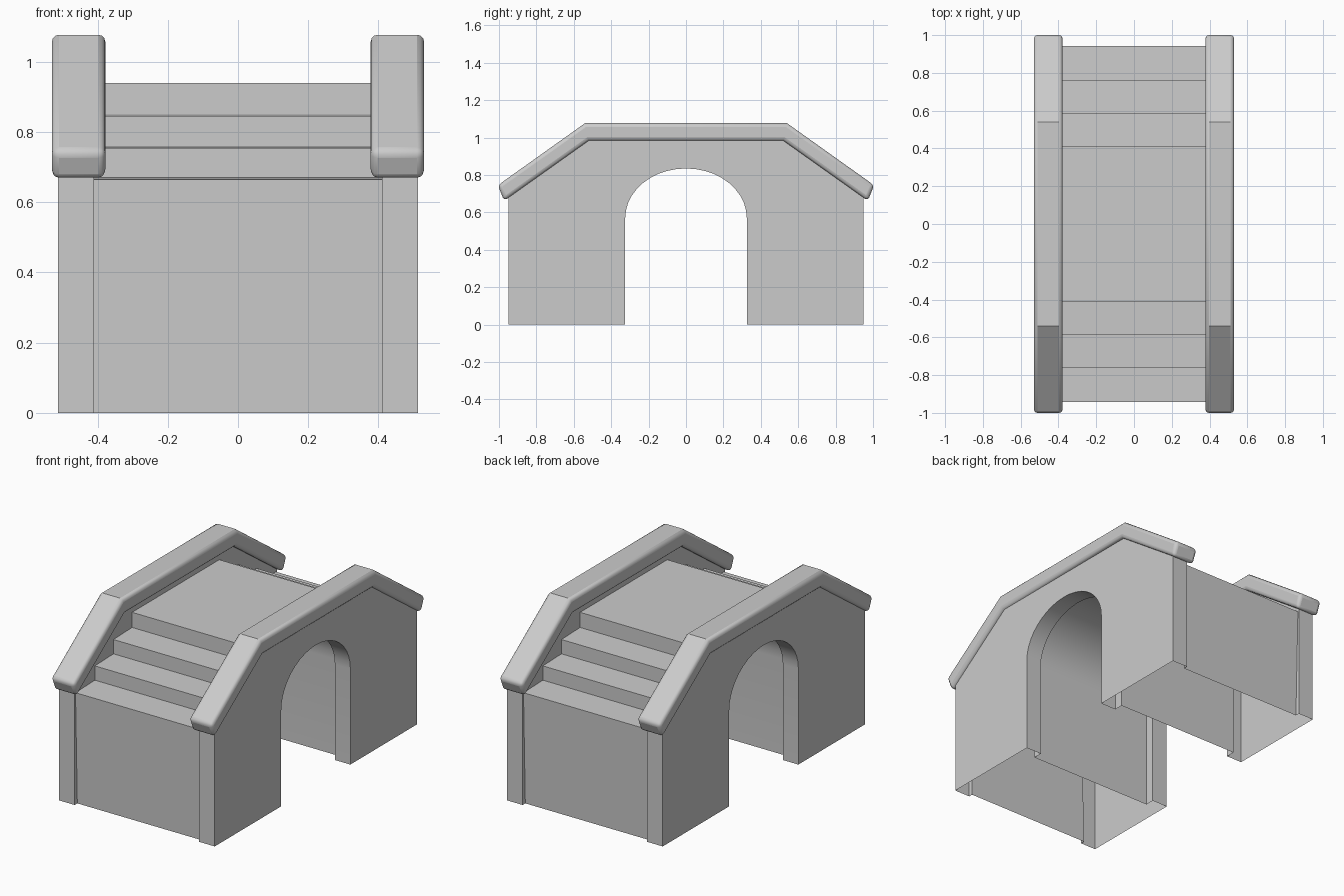
import bpy, bmesh, math

if "Cube" in bpy.data.objects:
    bpy.data.objects.remove(bpy.data.objects["Cube"])

WALL_IN, WALL_OUT = 0.41, 0.512
RAIL_IN, RAIL_OUT = 0.378, 0.53


def finish(name, bm, recalc=True, angle=30):
    bmesh.ops.remove_doubles(bm, verts=bm.verts, dist=1e-4)
    if recalc:
        bmesh.ops.recalc_face_normals(bm, faces=bm.faces)
    me = bpy.data.meshes.new(name)
    bm.to_mesh(me)
    bm.free()
    ob = bpy.data.objects.new(name, me)
    bpy.context.collection.objects.link(ob)
    bpy.ops.object.select_all(action='DESELECT')
    ob.select_set(True)
    bpy.context.view_layer.objects.active = ob
    bpy.ops.object.shade_smooth_by_angle(angle=math.radians(angle))
    return ob


def face(bm, pts):
    return bm.faces.new([bm.verts.new(p) for p in pts])


def polygon(bm, x, profile):
    face(bm, [(x, y, z) for y, z in profile])


def strip(bm, path, x0, x1):
    for (ya, za), (yb, zb) in zip(path, path[1:]):
        face(bm, [(x0, ya, za), (x1, ya, za), (x1, yb, zb), (x0, yb, zb)])


def mirrored(half):
    # half profile given from the -y side, continued to +y
    return half + [(-y, z) for y, z in reversed(half)]


def arch(r, rise, spring=0.57, n=20):
    # opening outline from +y foot to -y foot
    curve = [(r * math.cos(math.pi * i / n), spring + rise * math.sin(math.pi * i / n))
             for i in range(n + 1)]
    return [(r, 0)] + curve + [(-r, 0)]


steps = mirrored([(-0.925, 0), (-0.942, 0.665), (-0.76, 0.67), (-0.76, 0.755),
                  (-0.585, 0.76), (-0.585, 0.845), (-0.41, 0.85), (-0.41, 0.94)])
# wall tops end just inside the handrails
wall_top = mirrored([(-0.95, 0), (-0.95, 0.70), (-0.52, 0.995)])
wall_arch = arch(0.325, 0.265)
vault_arch = arch(0.38, 0.305)

# Stepped deck with end walls
bm = bmesh.new()
strip(bm, steps, -WALL_IN, WALL_IN)
finish("stepped_deck", bm, recalc=False)

# Vault under the bridge
bm = bmesh.new()
strip(bm, vault_arch, -WALL_IN, WALL_IN)
finish("vault", bm, recalc=False)

# Handrail outline in side view, running open along the underside
rail_top = mirrored([(-1.006, 0.745), (-0.54, 1.077)])
rail_bottom = [(-y, z) for y, z in mirrored([(-0.972, 0.662), (-0.52, 0.983)])]
rail = rail_top + rail_bottom

for side, s in (("left", -1), ("right", 1)):
    # Hollow side wall, open at the bottom
    bm = bmesh.new()
    polygon(bm, s * WALL_OUT, wall_top + wall_arch)
    strip(bm, wall_top, s * WALL_IN, s * WALL_OUT)
    strip(bm, wall_arch, s * WALL_IN, s * WALL_OUT)
    polygon(bm, s * WALL_IN, wall_top + steps[::-1])
    polygon(bm, s * WALL_IN, vault_arch + wall_arch[::-1])
    finish(side + "_wall", bm)

    # Rounded handrail
    bm = bmesh.new()
    for x in (RAIL_IN, RAIL_OUT):
        polygon(bm, s * x, rail)
    strip(bm, rail + rail[:1], s * RAIL_IN, s * RAIL_OUT)
    ob = finish(side + "_handrail", bm)
    bev = ob.modifiers.new("rounding", 'BEVEL')
    bev.width = 0.02
    bev.segments = 3
    bev.limit_method = 'ANGLE'
    bev.angle_limit = math.radians(45)
